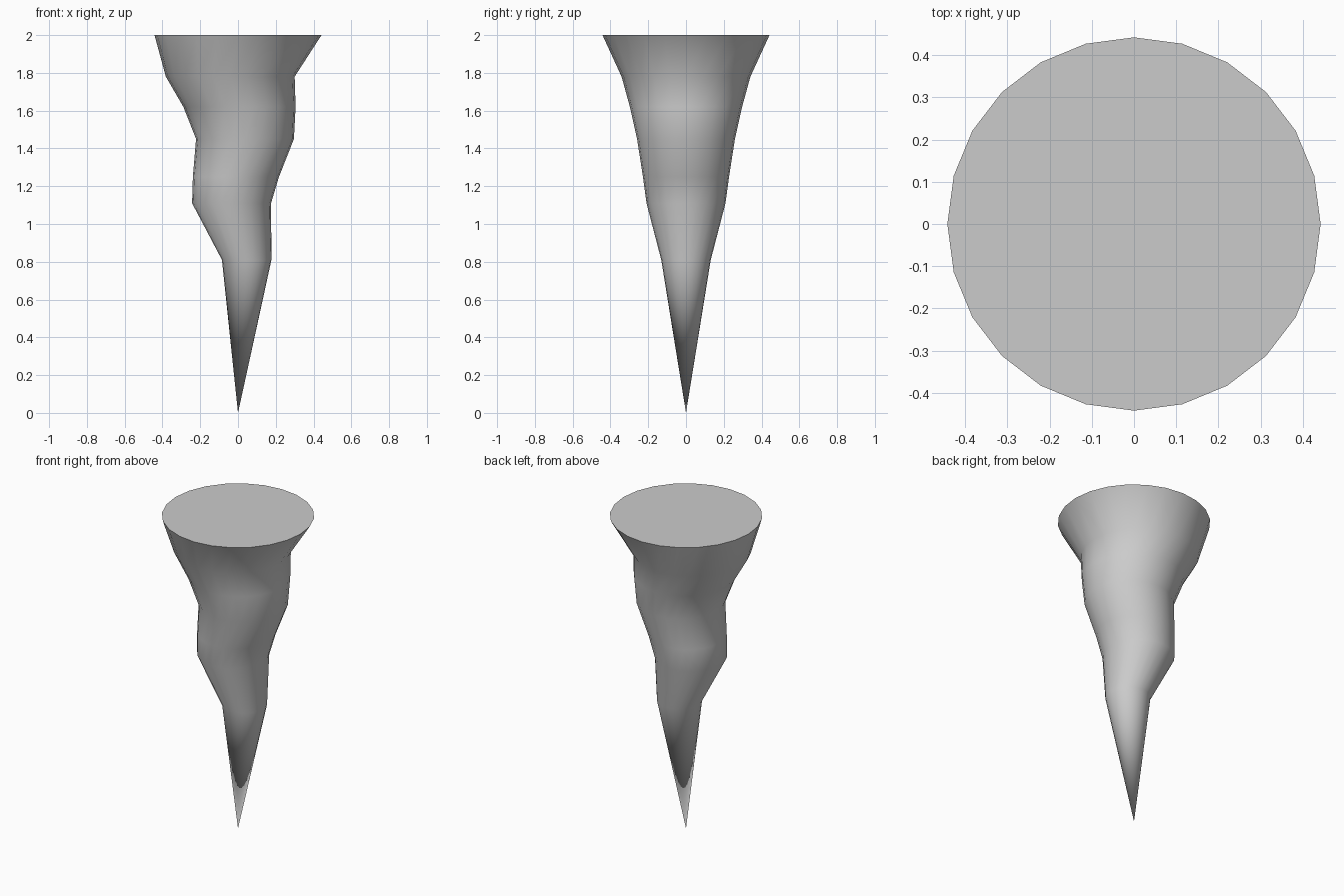
import bpy, bmesh
from math import cos, sin, pi

if "Cube" in bpy.data.objects:
    bpy.data.objects.remove(bpy.data.objects["Cube"])

SIDES = 24
# (height, centre x, radius) of each ring, from low to high
RINGS = [(0.81, 0.046, 0.131), (1.11, -0.034, 0.209), (1.25, -0.011, 0.228),
         (1.45, 0.037, 0.259), (1.62, 0.008, 0.297), (1.78, -0.041, 0.341),
         (2.0, 0.0, 0.442)]

# Crooked spike: pointed tip at the ground, wavering body, flat cap on top
bm = bmesh.new()
tip = bm.verts.new((0, 0, 0))
loops = [[bm.verts.new((cx + r * cos(2 * pi * i / SIDES), r * sin(2 * pi * i / SIDES), z))
          for i in range(SIDES)] for z, cx, r in RINGS]
for i in range(SIDES):
    j = (i + 1) % SIDES
    bm.faces.new((tip, loops[0][j], loops[0][i]))
    for low, high in zip(loops, loops[1:]):
        bm.faces.new((low[i], low[j], high[j], high[i]))
bm.faces.new(loops[-1])
bmesh.ops.recalc_face_normals(bm, faces=bm.faces)

mesh = bpy.data.meshes.new("crooked_spike")
bm.to_mesh(mesh)
bm.free()
spike = bpy.data.objects.new("crooked_spike", mesh)
bpy.context.collection.objects.link(spike)

# Smooth sides, crisp top rim
bpy.context.view_layer.objects.active = spike
spike.select_set(True)
bpy.ops.object.shade_smooth_by_angle(angle=pi / 3)
